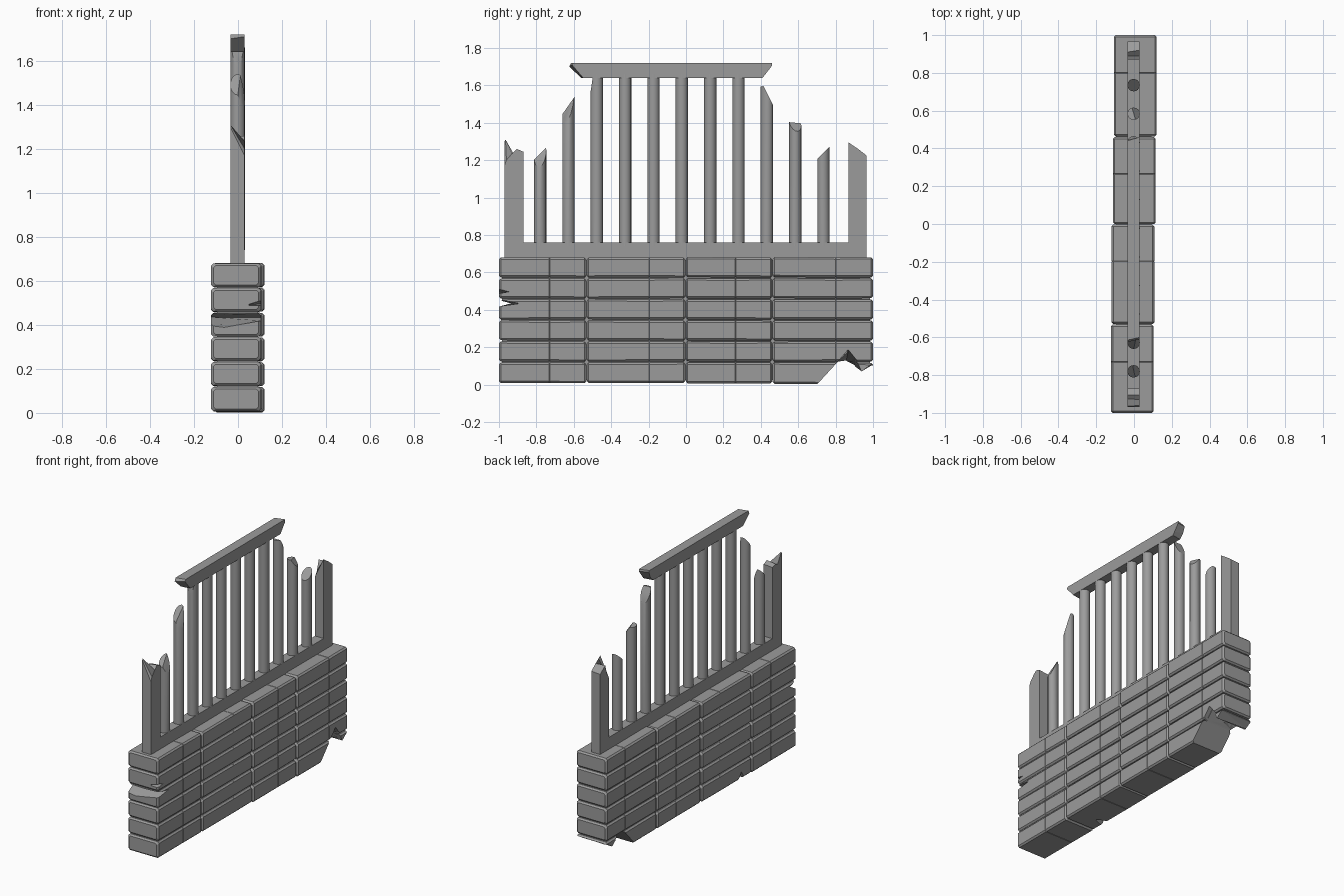
import bpy, bmesh, math, random
from mathutils import Vector

if "Cube" in bpy.data.objects:
    bpy.data.objects.remove(bpy.data.objects["Cube"])

random.seed(4)
grey = bpy.data.materials.new("dark_grey")
grey.diffuse_color = (0.33, 0.33, 0.33, 1)
grey.use_nodes = True
grey.node_tree.nodes["Principled BSDF"].inputs["Base Color"].default_value = grey.diffuse_color


def loft(bm, rings):
    """Join point rings of equal length with faces and cap both ends."""
    vs = [[bm.verts.new(p) for p in r] for r in rings]
    n = len(rings[0])
    for a, b in zip(vs, vs[1:]):
        for i in range(n):
            j = (i + 1) % n
            bm.faces.new((a[i], a[j], b[j], b[i]))
    bm.faces.new(vs[0])
    bm.faces.new(vs[-1])


def finish(bm, name, smooth=False):
    bmesh.ops.recalc_face_normals(bm, faces=bm.faces[:])
    me = bpy.data.meshes.new(name)
    bm.to_mesh(me)
    bm.free()
    me.materials.append(grey)
    ob = bpy.data.objects.new(name, me)
    bpy.context.collection.objects.link(ob)
    if smooth:
        bpy.ops.object.select_all(action='DESELECT')
        ob.select_set(True)
        bpy.context.view_layer.objects.active = ob
        bpy.ops.object.shade_smooth_by_angle(angle=math.radians(30))
    return ob


def slab(name, back, front, xb=-0.035, xf=0.03):
    """Solid between a (y, z) outline at xb and another one at xf."""
    bm = bmesh.new()
    loft(bm, [[(xb, y, z) for y, z in back], [(xf, y, z) for y, z in front]])
    return finish(bm, name)


def brick(bm, y0, ym, y1, x0, x1, z0, z1, c=0.01):
    """Chamfered block with a fine score line at ym."""
    def ring(y, inset, dz):
        a, b, d, e = x0 + inset, x1 - inset, z0 + inset + dz, z1 - inset + dz
        return [(a + c, y, d), (b - c, y, d), (b, y, d + c), (b, y, e - c),
                (b - c, y, e), (a + c, y, e), (a, y, e - c), (a, y, d + c)]
    p, q = random.uniform(-0.002, 0.002), random.uniform(-0.002, 0.002)
    loft(bm, [ring(y0, c, p), ring(y0 + c, 0, p), ring(ym - 0.002, 0, 0), ring(ym, 0.002, 0),
              ring(ym + 0.002, 0, 0), ring(y1 - c, 0, q), ring(y1, c, q)])


# Brick wall: four columns of six courses
columns = [(-1.0, -0.73, -0.532, -0.122, 0.104, 0.008), (-0.53, -0.197, -0.003, -0.119, 0.108, 0.008),
           (-0.001, 0.265, 0.461, -0.112, 0.115, 0.006), (0.463, 0.80, 1.0, -0.107, 0.12, 0.002)]
bm = bmesh.new()
for y0, ym, y1, x0, x1, base in columns:
    for i in range(6):
        top = 0.68 - i * 0.1125
        brick(bm, y0, ym, y1, x0, x1, base if i == 5 else top - 0.107, top)
wall = finish(bm, "brick_wall")

# Mortar filling the joints
core = [(-0.985, 0.025), (0.985, 0.025), (0.985, 0.665), (-0.985, 0.665)]
mortar = slab("mortar_core", core, core, -0.095, 0.092)

# Cutters for the broken corner, end cracks and small base chip
cutters = [
    slab("corner_break_cutter",
         [(0.69, -0.05), (0.70, 0.0), (0.80, 0.11), (0.855, 0.12), (0.90, 0.10),
          (0.94, 0.07), (0.99, 0.10), (1.1, 0.12), (1.1, -0.05)],
         [(0.69, -0.05), (0.70, 0.0), (0.81, 0.12), (0.87, 0.19), (0.91, 0.14),
          (0.94, 0.07), (0.985, 0.105), (1.1, 0.12), (1.1, -0.05)], -0.14, 0.14),
    slab("end_crack_cutter",
         [(-1.05, 0.475), (-1.05, 0.37), (-0.94, 0.435)],
         [(-1.05, 0.465), (-1.05, 0.425), (-0.88, 0.433)], -0.15, 0.15),
    slab("end_chip_cutter",
         [(-1.02, 0.50), (-1.02, 0.485), (-0.985, 0.49)],
         [(-1.03, 0.53), (-1.03, 0.48), (-0.92, 0.5)], 0.05, 0.14),
    slab("base_chip_cutter",
         [(-0.47, -0.01), (-0.42, 0.07), (-0.36, -0.01)],
         [(-0.43, -0.01), (-0.42, 0.03), (-0.40, -0.01)], -0.15, -0.05),
]
for cut in cutters:
    cut.hide_render = True
    cut.hide_viewport = True
    for target in (wall, mortar):
        mod = target.modifiers.new(cut.name, 'BOOLEAN')
        mod.operation = 'DIFFERENCE'
        mod.solver = 'EXACT'
        mod.object = cut

# Fence bottom rail
rail = [(-0.96, 0.67), (0.96, 0.67), (0.96, 0.76), (-0.96, 0.76)]
slab("bottom_rail", rail, rail)

# Snapped end posts
slab("left_post",
     [(-0.97, 0.68), (-0.87, 0.68), (-0.87, 1.24), (-0.905, 1.25), (-0.925, 1.24), (-0.965, 1.31), (-0.97, 1.30)],
     [(-0.97, 0.68), (-0.87, 0.68), (-0.87, 1.245), (-0.905, 1.26), (-0.93, 1.235), (-0.96, 1.20), (-0.97, 1.17)])
slab("right_post",
     [(0.87, 0.68), (0.965, 0.68), (0.965, 1.22), (0.91, 1.26), (0.89, 1.19), (0.87, 1.16)],
     [(0.87, 0.68), (0.965, 0.68), (0.965, 1.225), (0.92, 1.26), (0.89, 1.28), (0.87, 1.295)])

# Broken top rail
slab("top_rail",
     [(-0.56, 1.64), (0.40, 1.64), (0.43, 1.67), (0.445, 1.71), (0.44, 1.72), (-0.615, 1.72), (-0.625, 1.70)],
     [(-0.55, 1.64), (0.41, 1.64), (0.425, 1.66), (0.46, 1.705), (0.46, 1.72), (-0.60, 1.72), (-0.61, 1.71)])

# Round bars; the outer ones are snapped by slanted planes (point, normal)
breaks = {
    0: [((0, -0.78, 1.235), (0, -1, 1)), ((0.015, -0.78, 1.2), (0.9, -0.2, 0.4))],
    1: [((0, -0.63, 1.49), (0, -1, 0.7)), ((0.015, -0.65, 1.42), (0.9, -0.6, 0.3))],
    2: [((0, -0.505, 1.60), (0, -1, 0.15))],
    8: [((0, 0.43, 1.565), (0, 1, 0.5)), ((0, 0.41, 1.595), (0, -0.1, 1))],
    9: [((0.015, 0.59, 1.375), (0.8, 0.3, 0.6)), ((0, 0.58, 1.40), (0, 0.1, 1))],
    10: [((0, 0.735, 1.24), (0, -1, 1))],
}
for i in range(11):
    y = -0.78 + i * 0.1515
    bm = bmesh.new()
    circle = [(0.033 * math.cos(t) - 0.002, y + 0.033 * math.sin(t))
              for t in (k * math.tau / 16 for k in range(16))]
    loft(bm, [[(a, b, z) for a, b in circle] for z in (0.74, 1.66)])
    bmesh.ops.recalc_face_normals(bm, faces=bm.faces[:])
    for point, normal in breaks.get(i, []):
        bmesh.ops.bisect_plane(bm, geom=bm.verts[:] + bm.edges[:] + bm.faces[:],
                               plane_co=Vector(point), plane_no=Vector(normal).normalized(),
                               clear_outer=True)
        bmesh.ops.holes_fill(bm, edges=bm.edges[:], sides=0)
    finish(bm, f"bar_{i + 1}", smooth=True)
